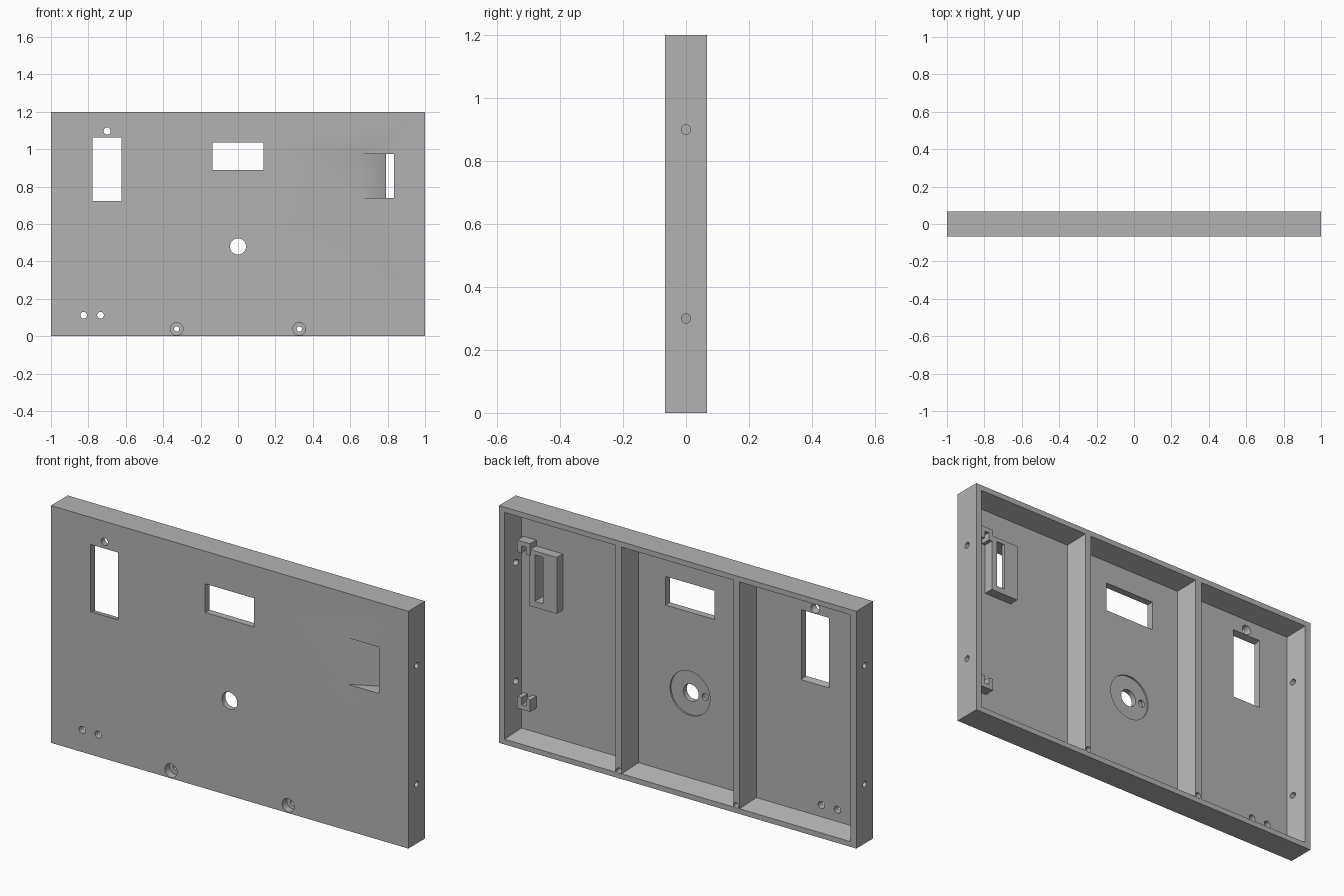
import bpy, bmesh, math
from mathutils import Matrix

cube = bpy.data.objects.get("Cube")
if cube:
    bpy.data.objects.remove(cube, do_unlink=True)

grey = bpy.data.materials.new("plain grey")
grey.use_nodes = True
colour = (0.45, 0.45, 0.45, 1)
grey.diffuse_color = colour
grey.node_tree.nodes["Principled BSDF"].inputs["Base Color"].default_value = colour

FRONT, INNER, BACK = -0.067, -0.032, 0.067
HEIGHT = 1.2


def finish(name, bm):
    bmesh.ops.recalc_face_normals(bm, faces=bm.faces)
    mesh = bpy.data.meshes.new(name)
    bm.to_mesh(mesh)
    bm.free()
    mesh.materials.append(grey)
    obj = bpy.data.objects.new(name, mesh)
    bpy.context.collection.objects.link(obj)
    return obj


def block(name, x0, x1, y0, y1, z0, z1, grow=0, grow_x=None):
    """Box whose back end (y1) is widened by grow on every side."""
    gx = grow if grow_x is None else grow_x
    bm = bmesh.new()
    bmesh.ops.create_cube(bm, size=1)
    for v in bm.verts:
        back = v.co.y > 0
        sx, sz = (1 if v.co.x > 0 else -1), (1 if v.co.z > 0 else -1)
        v.co = ((x1 if sx > 0 else x0) + sx * gx * back,
                y1 if back else y0,
                (z1 if sz > 0 else z0) + sz * grow * back)
    return finish(name, bm)


def rod(name, x, z, radius, y0, y1, back_radius=None):
    """Cylinder or cone running from front to back."""
    bm = bmesh.new()
    bmesh.ops.create_cone(bm, cap_ends=True, segments=32, radius1=back_radius or radius,
                          radius2=radius, depth=y1 - y0)
    turn = Matrix.Rotation(math.pi / 2, 4, "X")
    bmesh.ops.transform(bm, matrix=Matrix.Translation((x, (y0 + y1) / 2, z)) @ turn, verts=bm.verts)
    return finish(name, bm)


def side_rod(name, x, z):
    """Short cylinder across a side wall."""
    bm = bmesh.new()
    bmesh.ops.create_cone(bm, cap_ends=True, segments=24, radius1=0.015, radius2=0.015, depth=0.16)
    turn = Matrix.Rotation(math.pi / 2, 4, "Y")
    bmesh.ops.transform(bm, matrix=Matrix.Translation((x, 0, z)) @ turn, verts=bm.verts)
    return finish(name, bm)


def boolean(target, tool, operation="DIFFERENCE"):
    mod = target.modifiers.new("boolean", "BOOLEAN")
    mod.operation, mod.solver, mod.object = operation, "EXACT", tool
    bpy.context.view_layer.objects.active = target
    bpy.ops.object.modifier_apply(modifier=mod.name)
    bpy.data.objects.remove(tool, do_unlink=True)


# Solid panel, hollowed from the back into three tapered bays
panel = block("panel", -1, 1, FRONT, BACK, 0, HEIGHT)
for x0, x1 in ((-0.943, -0.372), (-0.288, 0.288), (0.372, 0.943)):
    boolean(panel, block("bay", x0, x1, INNER, 0.077, 0.052, HEIGHT - 0.052, 0.028))

# Housing behind the ramped finger slot
boolean(panel, block("slot_housing", 0.712, 0.865, INNER - 0.01, 0.016, 0.71, 0.995), "UNION")

# Ramped finger slot
bm = bmesh.new()
outline = ((0.654, -0.07), (0.835, -0.07), (0.835, 0.03), (0.79, 0.03), (0.79, 0.0))
face = bm.faces.new([bm.verts.new((x, y, 0.74)) for x, y in outline])
side = bmesh.ops.extrude_face_region(bm, geom=[face])["geom"]
bmesh.ops.translate(bm, vec=(0, 0, 0.235),
                    verts=[g for g in side if isinstance(g, bmesh.types.BMVert)])
boolean(panel, finish("finger_slot", bm))

# Rectangular windows
boolean(panel, block("tall_window", -0.778, -0.624, -0.08, -0.02, 0.725, 1.06, 0.012, 0))
boolean(panel, block("wide_window", -0.137, 0.137, -0.08, -0.02, 0.89, 1.035))

# Central shaft hole with shallow round seat and a blind locating hole
boolean(panel, rod("round_seat", 0, 0.48, 0.112, INNER - 0.008, 0))
boolean(panel, rod("shaft_hole", 0, 0.48, 0.043, -0.1, 0.05))
boolean(panel, rod("locating_hole", -0.08, 0.48, 0.018, -0.055, 0))

# Small round holes in the right bay
for x in (-0.825, -0.735):
    boolean(panel, rod("lamp_hole", x, 0.112, 0.018, -0.1, 0))
boolean(panel, rod("upper_lamp_hole", -0.7, 1.097, 0.017, -0.08, -0.02, 0.026))

# Counterbored screw holes through the divider feet, and side wall holes
for s in (-1, 1):
    boolean(panel, rod("screw_head", s * 0.328, 0.039, 0.034, -0.1, -0.03))
    boolean(panel, rod("screw_hole", s * 0.328, 0.039, 0.014, -0.1, 0.1))
    for z in (0.3, 0.9):
        boolean(panel, side_rod("side_hole", s, z))

# Notched clips in the left bay, mirrored about mid height
parts = [panel]
for name, s in (("lower_clip", 1), ("upper_clip", -1)):
    def span(a, b):
        return sorted((HEIGHT / 2 - s * a, HEIGHT / 2 - s * b))
    clip = block(name, 0.86, 0.932, INNER - 0.01, 0.018, *span(0.425, 0.365))
    boolean(clip, block("notch", 0.884, 0.908, INNER, 0.05, *span(0.402, 0.3)))
    parts.append(clip)

for obj in parts:
    bpy.ops.object.select_all(action="DESELECT")
    obj.select_set(True)
    bpy.context.view_layer.objects.active = obj
    bpy.ops.object.shade_smooth_by_angle(angle=math.radians(30))
